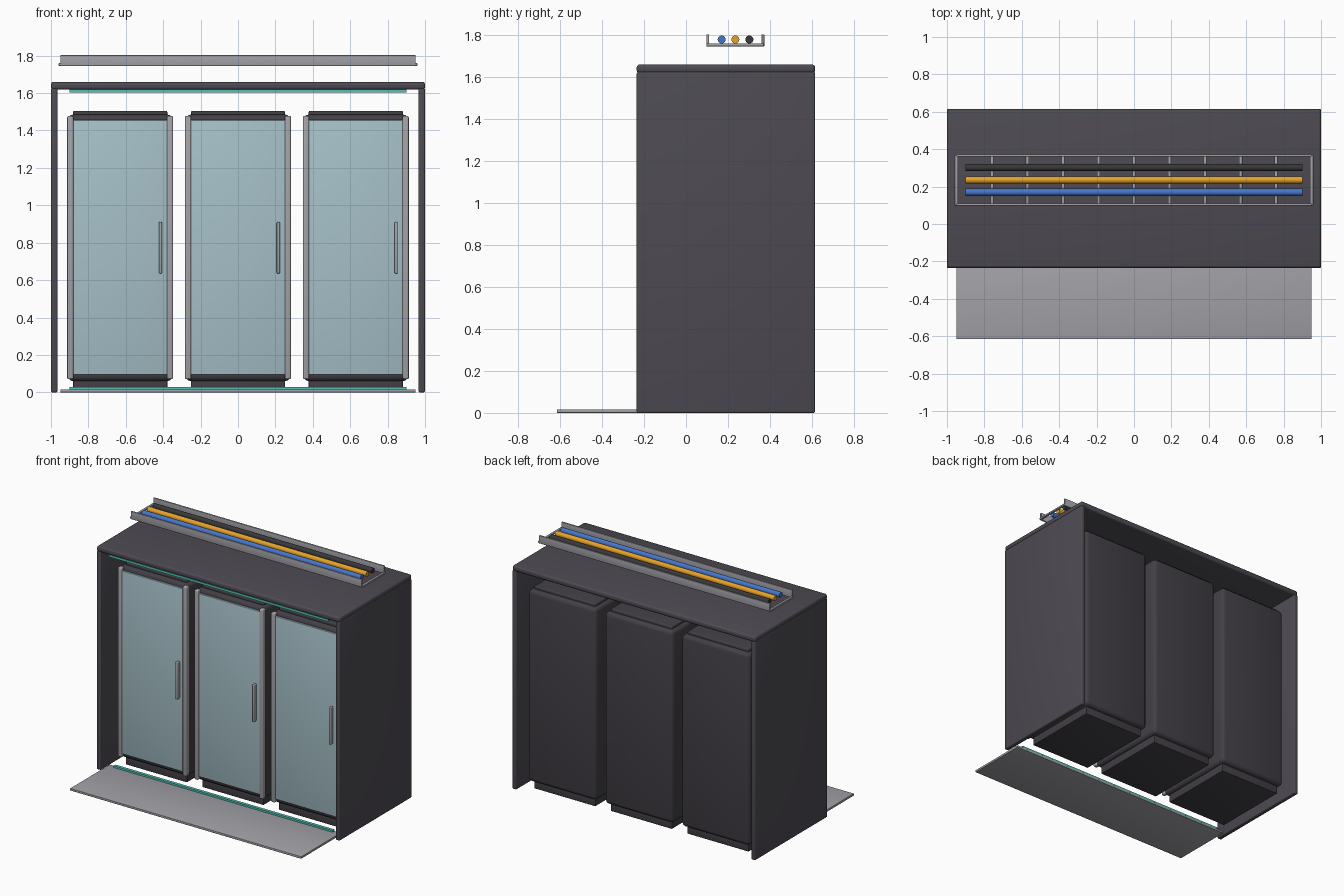
import bpy, bmesh, math

if "Cube" in bpy.data.objects:
    bpy.data.objects.remove(bpy.data.objects["Cube"])


def material(name, rgb):
    m = bpy.data.materials.new(name)
    m.diffuse_color = (*rgb, 1)
    m.use_nodes = True
    m.node_tree.nodes["Principled BSDF"].inputs["Base Color"].default_value = m.diffuse_color
    return m


CASE = material("dark_case", (0.075, 0.07, 0.085))
RACK = material("rack_black", (0.055, 0.05, 0.06))
METAL = material("light_metal", (0.36, 0.36, 0.39))
GLASS = material("door_glass", (0.38, 0.53, 0.58))
TEAL = material("teal_light", (0.08, 0.55, 0.47))
BLUE = material("blue_cable", (0.06, 0.18, 0.6))
ORANGE = material("orange_cable", (0.8, 0.36, 0.02))
BLACK = material("black_cable", (0.04, 0.04, 0.045))


def finish(name, bm, mat):
    me = bpy.data.meshes.new(name)
    bm.to_mesh(me)
    bm.free()
    ob = bpy.data.objects.new(name, me)
    bpy.context.collection.objects.link(ob)
    me.materials.append(mat)
    bpy.ops.object.select_all(action='DESELECT')
    ob.select_set(True)
    bpy.context.view_layer.objects.active = ob
    bpy.ops.object.shade_smooth_by_angle(angle=math.radians(35))
    return ob


def box(name, x, y, z, mat, bevel=0.0):
    """Box from (min, max) ranges with optional rounded edges."""
    bm = bmesh.new()
    bmesh.ops.create_cube(bm, size=1)
    for v in bm.verts:
        v.co = [r[0] + (c + 0.5) * (r[1] - r[0]) for c, r in zip(v.co, (x, y, z))]
    if bevel:
        bmesh.ops.bevel(bm, geom=bm.edges[:], offset=bevel, segments=3,
                        profile=0.5, affect='EDGES')
    return finish(name, bm, mat)


def rod(name, length, y, z, radius, mat):
    """Round bar along x."""
    bm = bmesh.new()
    bmesh.ops.create_cone(bm, cap_ends=True, segments=24, radius1=radius,
                          radius2=radius, depth=length)
    for v in bm.verts:
        v.co = (v.co.z, y + v.co.x, z + v.co.y)
    bmesh.ops.recalc_face_normals(bm, faces=bm.faces[:])
    return finish(name, bm, mat)


# Enclosure: two side walls and a roof
for side, a, b in (("left", -1.0, -0.965), ("right", 0.965, 1.0)):
    box(f"{side}_wall", (a, b), (-0.235, 0.615), (0, 1.625), CASE, 0.008)
box("roof", (-1, 1), (-0.235, 0.615), (1.618, 1.66), CASE, 0.014)

# Floor plate in front and the light strips
box("floor_plate", (-0.95, 0.95), (-0.615, -0.15), (0, 0.016), METAL, 0.002)
box("floor_light", (-0.9, 0.9), (-0.175, -0.152), (0.014, 0.029), TEAL)
box("roof_light", (-0.9, 0.9), (-0.231, -0.21), (1.603, 1.62), TEAL)

# Three cabinets with plinth, cap, glass door, frame and handle
for i, cx in enumerate((-0.63, 0.0, 0.63), 1):
    box(f"cabinet_{i}_body", (cx - 0.28, cx + 0.28), (-0.09, 0.56),
        (0.06, 1.485), RACK, 0.028)
    box(f"cabinet_{i}_plinth", (cx - 0.252, cx + 0.252), (-0.06, 0.525),
        (0, 0.07), RACK, 0.004)
    box(f"cabinet_{i}_cap", (cx - 0.252, cx + 0.252), (-0.06, 0.525),
        (1.475, 1.505), RACK, 0.008)
    box(f"cabinet_{i}_glass", (cx - 0.252, cx + 0.252), (-0.103, -0.08),
        (0.095, 1.455), GLASS, 0.003)
    for side, s in (("left", -1), ("right", 1)):
        xs = sorted((cx + s * 0.25, cx + s * 0.283))
        box(f"cabinet_{i}_{side}_frame", xs, (-0.112, -0.075),
            (0.07, 1.478), METAL, 0.008)
    box(f"cabinet_{i}_handle", (cx + 0.207, cx + 0.224), (-0.133, -0.1),
        (0.635, 0.912), METAL, 0.006)

# Overhead cable tray: two rails and a row of rungs
for side, a, b in (("front", 0.097, 0.11), ("back", 0.36, 0.373)):
    box(f"tray_{side}_rail", (-0.95, 0.95), (a, b), (1.745, 1.803), METAL, 0.003)
for i in range(11):
    x = -0.95 + 0.19 * i
    box(f"tray_rung_{i + 1}", (x - 0.009, x + 0.009), (0.1, 0.37),
        (1.746, 1.76), METAL, 0.003)

# Cables lying in the tray
for name, y, mat in (("blue_cable", 0.17, BLUE), ("orange_cable", 0.235, ORANGE),
                     ("black_cable", 0.302, BLACK)):
    rod(name, 1.8, y, 1.779, 0.019, mat)
